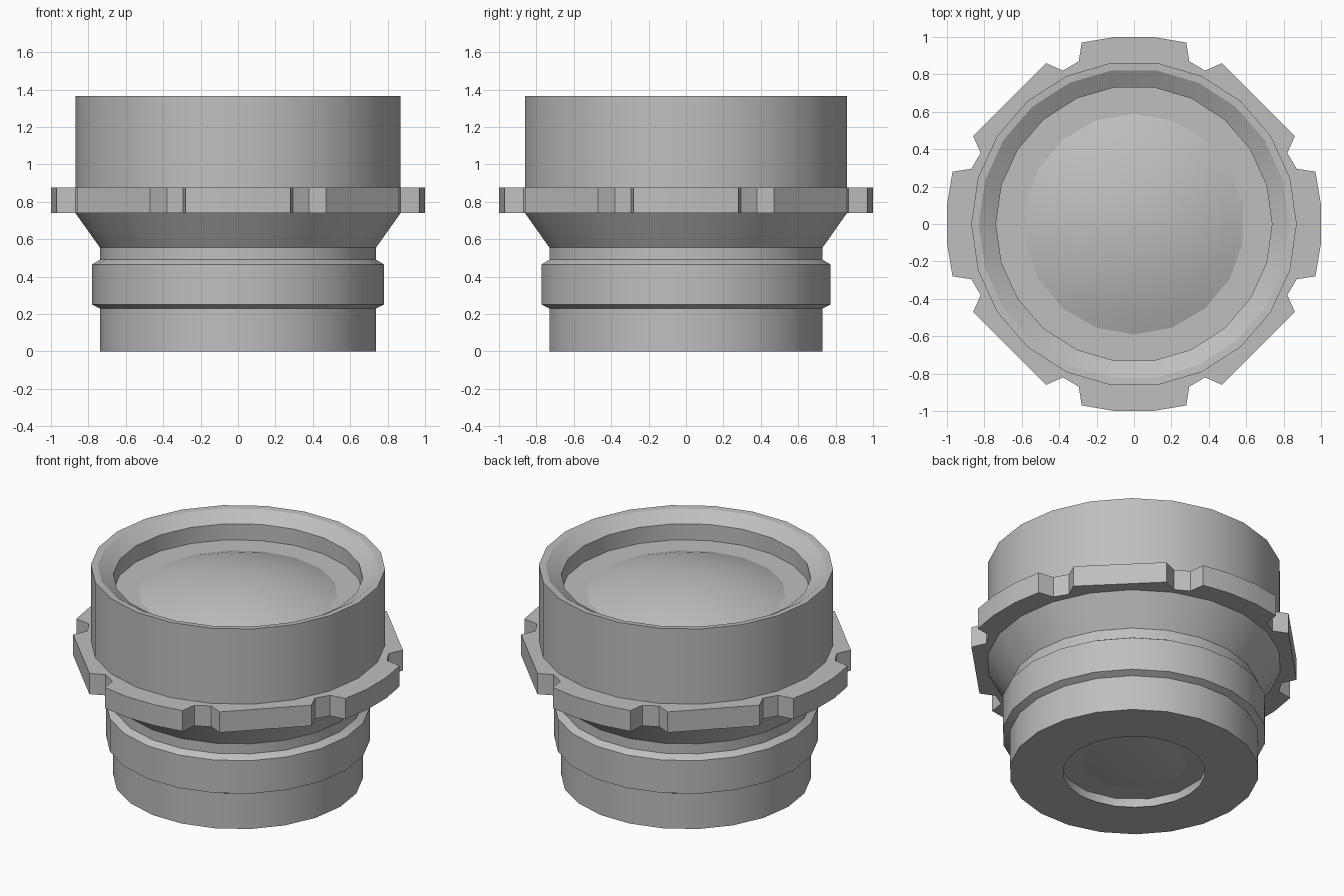
import bpy, bmesh
from math import sin, cos, pi, radians

old = bpy.data.objects.get("Cube")
if old:
    bpy.data.objects.remove(old)

grey = bpy.data.materials.new("mid_grey")
grey.use_nodes = True
COLOUR = (0.52, 0.52, 0.52, 1)
grey.diffuse_color = COLOUR
grey.node_tree.nodes["Principled BSDF"].inputs["Base Color"].default_value = COLOUR


def finish(bm, name, angle):
    """Turn a bmesh into a smooth-by-angle object."""
    mesh = bpy.data.meshes.new(name)
    bm.to_mesh(mesh)
    bm.free()
    obj = bpy.data.objects.new(name, mesh)
    bpy.context.collection.objects.link(obj)
    mesh.materials.append(grey)
    bpy.ops.object.select_all(action='DESELECT')
    obj.select_set(True)
    bpy.context.view_layer.objects.active = obj
    bpy.ops.object.shade_smooth_by_angle(angle=radians(angle))
    return obj


def lathe(name, profile, sides, phase=0.0, angle=30):
    """Revolve (radius, z) points; a zero radius closes to a point.
    Points run upward along an outer wall, so normals face out."""
    bm = bmesh.new()
    rings = []
    for r, z in profile:
        count = sides if r > 0 else 1
        rings.append([bm.verts.new((r * cos(phase + 2 * pi * i / sides),
                                    r * sin(phase + 2 * pi * i / sides), z))
                      for i in range(count)])
    for a, b in zip(rings, rings[1:]):
        for i in range(sides):
            j = (i + 1) % sides
            quad = [a[i % len(a)], a[j % len(a)], b[j % len(b)], b[i % len(b)]]
            bm.faces.new(list(dict.fromkeys(quad)))
    return finish(bm, name, angle)


def cap(radius, base, height, steps):
    """Shallow spherical cap profile from rim to apex."""
    return [(radius * (1 - k / steps), base + height * (1 - (1 - k / steps) ** 2))
            for k in range(steps + 1)]


# Barrel: base, raised band, neck, flare, tube, bevelled rim and front seat
lathe("barrel", [(0.42, 0), (0.738, 0), (0.738, 0.23), (0.78, 0.25), (0.78, 0.465),
                 (0.738, 0.49), (0.738, 0.555), (0.87, 0.74), (0.87, 1.365),
                 (0.83, 1.362), (0.738, 1.305), (0.738, 1.2), (0.5, 1.2)],
      22, angle=25)

# Rear opening: recess wall and seat around the small lens
lathe("rear_recess", [(0.29, 0.065), (0.44, 0.065), (0.455, 0)][::1], 14, pi / 14)

# Front lens dome
lathe("front_lens", cap(0.59, 1.2, 0.12, 6), 18, pi / 2)

# Rear lens, bulging gently downward
lathe("rear_lens", cap(0.31, 0.064, -0.025, 4)[::-1], 14, pi / 14)

# Grip ring: four rounded lobes and four straight diagonal lobes
quarter = [(0.97, -0.28), (1.0, -0.1), (1.0, 0.1), (0.97, 0.28),
           (0.87, 0.295), (0.82, 0.38), (0.86, 0.47),
           (0.47, 0.86), (0.38, 0.82), (0.295, 0.87)]
bm = bmesh.new()
outline = []
for turn in range(4):
    c, s = round(cos(turn * pi / 2)), round(sin(turn * pi / 2))
    outline += [bm.verts.new((x * c - y * s, x * s + y * c, 0.74)) for x, y in quarter]
face = bm.faces.new(outline)
out = bmesh.ops.extrude_face_region(bm, geom=[face])
bmesh.ops.translate(bm, vec=(0, 0, 0.135),
                    verts=[v for v in out["geom"] if isinstance(v, bmesh.types.BMVert)])
bmesh.ops.recalc_face_normals(bm, faces=bm.faces)
finish(bm, "grip_ring", 20)
